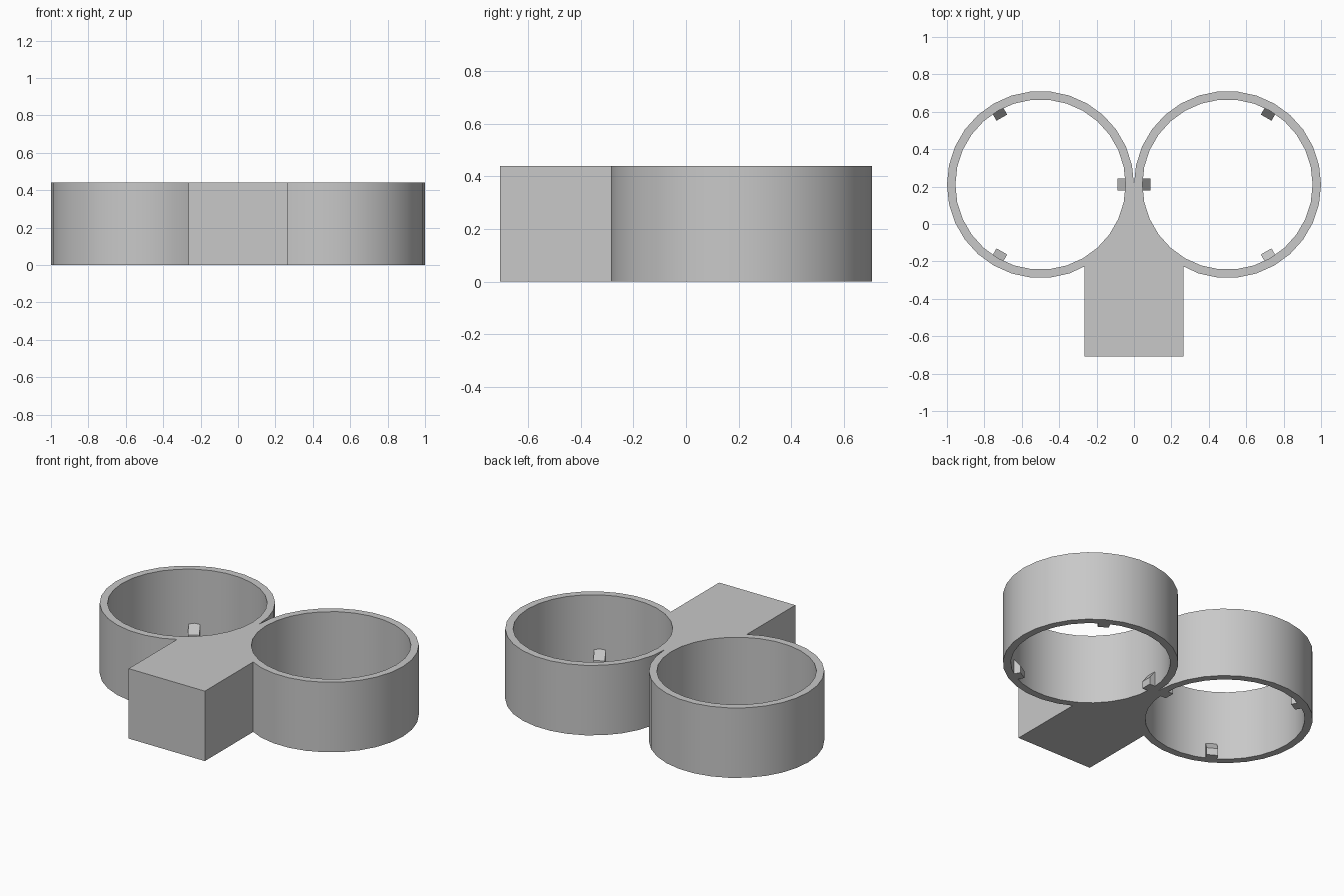
import bpy
import bmesh
from math import cos, sin, radians, pi
from mathutils import Matrix, Vector

if "Cube" in bpy.data.objects:
    bpy.data.objects.remove(bpy.data.objects["Cube"], do_unlink=True)

HEIGHT = 0.44
CX, CY = 0.5, 0.211          # ring centre (mirrored in x)
OUTER, BORE = 0.5, 0.455
BLOCK_X, FRONT_Y = 0.265, -0.708
STEP = 12                    # thirty-sided rings

grey = bpy.data.materials.new("light_grey")
grey.use_nodes = True
colour = (0.58, 0.58, 0.58, 1)
grey.diffuse_color = colour
grey.node_tree.nodes["Principled BSDF"].inputs["Base Color"].default_value = colour


def arc(side, radius, start, end):
    """Points on one ring, angles in degrees; side -1 mirrors in x."""
    return [(side * (CX + radius * cos(radians(a))), CY + radius * sin(radians(a)))
            for a in range(start, end, STEP)]


def finish(name, bm):
    bmesh.ops.recalc_face_normals(bm, faces=bm.faces)
    mesh = bpy.data.meshes.new(name)
    bm.to_mesh(mesh)
    bm.free()
    mesh.materials.append(grey)
    ob = bpy.data.objects.new(name, mesh)
    bpy.context.collection.objects.link(ob)
    return ob


def extrude(bm, vector):
    res = bmesh.ops.extrude_face_region(bm, geom=bm.faces[:])
    verts = [g for g in res["geom"] if isinstance(g, bmesh.types.BMVert)]
    bmesh.ops.translate(bm, verts=verts, vec=vector)


# Body: twin rings and front block as one outline with two bores
half = [(BLOCK_X, FRONT_Y), (BLOCK_X, -0.227)] + arc(1, OUTER, 252, 540)
outline = half + [(0, CY)] + [(-x, y) for x, y in reversed(half)]
bm = bmesh.new()
for loop in (outline, arc(1, BORE, 0, 360), arc(-1, BORE, 0, 360)):
    verts = [bm.verts.new((x, y, 0)) for x, y in loop]
    for a, b in zip(verts, verts[1:] + verts[:1]):
        bm.edges.new((a, b))
bmesh.ops.triangle_fill(bm, edges=bm.edges[:], use_beauty=True, normal=(0, 0, 1))
extrude(bm, Vector((0, 0, HEIGHT)))
body = finish("twin_ring_body", bm)
bpy.ops.object.select_all(action="DESELECT")
body.select_set(True)
bpy.context.view_layer.objects.active = body
bpy.ops.object.shade_smooth_by_angle(angle=radians(30))

# Retaining tabs: small wedges at the bottom of each bore
PROFILE = [(0.413, 0), (0.47, 0), (0.47, 0.11), (0.455, 0.1), (0.413, 0.045)]
WIDTH = 0.066
for side, label in ((1, "left"), (-1, "right")):
    for i, angle in enumerate((180, 60, -60)):
        bm = bmesh.new()
        bm.faces.new([bm.verts.new((r, -WIDTH / 2, z)) for r, z in PROFILE])
        extrude(bm, Vector((0, WIDTH, 0)))
        turn = radians(angle) if side > 0 else pi - radians(angle)
        bm.transform(Matrix.Translation((side * CX, CY, 0)) @ Matrix.Rotation(turn, 4, "Z"))
        finish(f"{label}_ring_tab_{i + 1}", bm)
